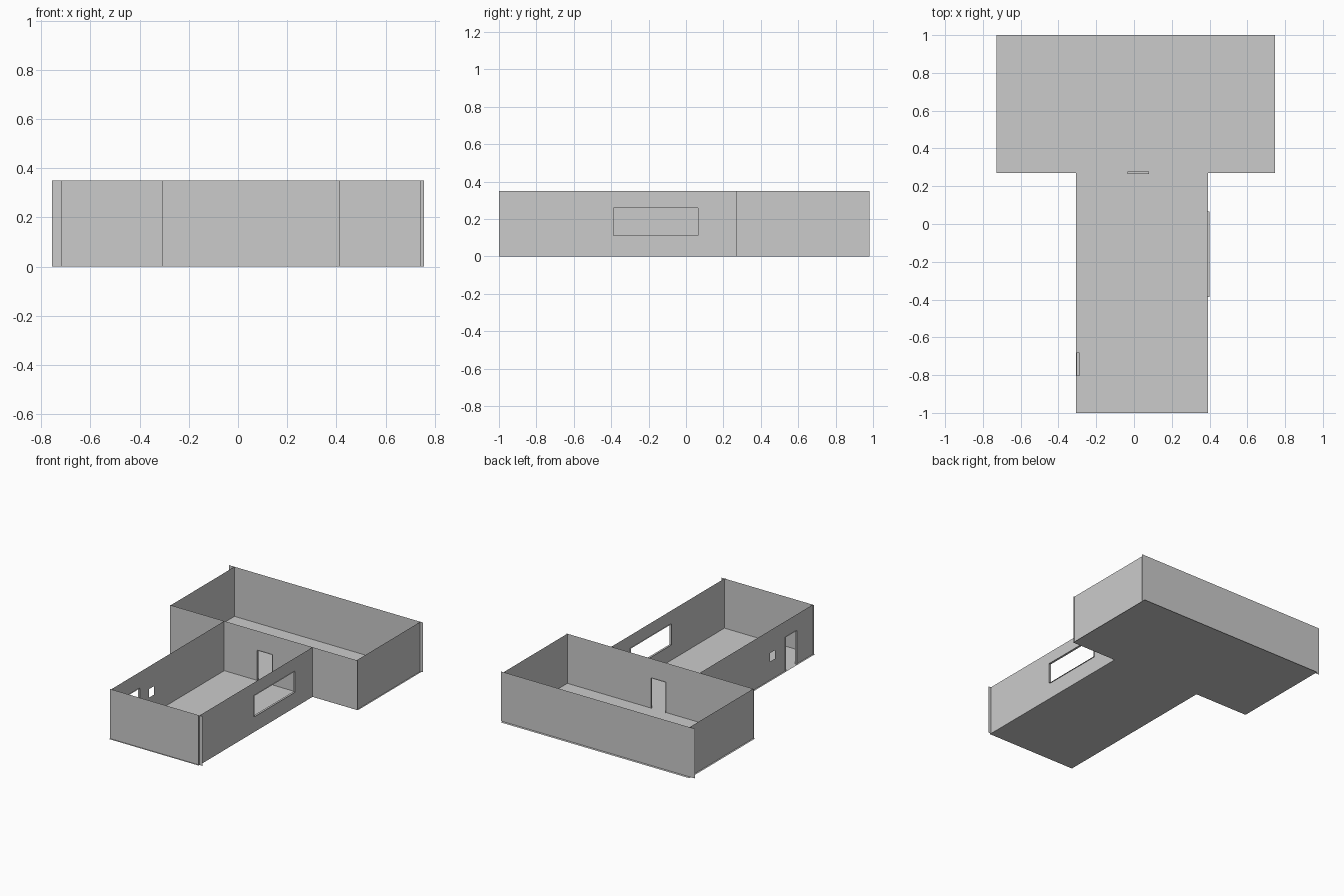
import bpy, bmesh

if "Cube" in bpy.data.objects:
    bpy.data.objects.remove(bpy.data.objects["Cube"])

H = 0.35        # wall height
T = 0.0075      # half depth of the opening linings


def make(name, quads):
    """Build a mesh object from a list of quads given as corner points."""
    bm = bmesh.new()
    for q in quads:
        bm.faces.new([bm.verts.new(p) for p in q])
    bmesh.ops.remove_doubles(bm, verts=bm.verts, dist=1e-5)
    me = bpy.data.meshes.new(name)
    bm.to_mesh(me)
    bm.free()
    ob = bpy.data.objects.new(name, me)
    bpy.context.collection.objects.link(ob)
    return ob


def floor(name, x0, x1, y0, y1):
    make(name, [[(x0, y0, 0), (x1, y0, 0), (x1, y1, 0), (x0, y1, 0)]])


def wall(name, axis, pos, a0, a1, holes=()):
    """Thin upright sheet on axis = pos, with (start, end, bottom, top) holes."""
    def pt(a, z, d=0):
        return (pos + d, a, z) if axis == 'x' else (a, pos + d, z)

    us = sorted({a0, a1, *[h[0] for h in holes], *[h[1] for h in holes]})
    quads = []
    for u0, u1 in zip(us, us[1:]):
        # each strip is either solid or split below and above its opening
        hit = [h for h in holes if h[0] <= u0 and u1 <= h[1]]
        spans = [(0, hit[0][2]), (hit[0][3], H)] if hit else [(0, H)]
        for z0, z1 in spans:
            if z1 > z0:
                quads.append([pt(u0, z0), pt(u1, z0), pt(u1, z1), pt(u0, z1)])
    make(name, quads)


def lining(name, axis, pos, a0, a1, z0, z1):
    """Reveal running round an opening, open at the bottom for doors."""
    def pt(a, z, d):
        return (pos + d, a, z) if axis == 'x' else (a, pos + d, z)

    ring = [(a0, z0), (a0, z1), (a1, z1), (a1, z0)]
    pairs = list(zip(ring, ring[1:]))
    if z0 > 0:
        pairs.append((ring[3], ring[0]))
    make(name, [[pt(*p, -T), pt(*q, -T), pt(*q, T), pt(*p, T)] for p, q in pairs])


# Openings
window = (-0.387, 0.065, 0.113, 0.26)
side_door = (-0.805, -0.68, 0, 0.24)
small_hole = (-0.57, -0.51, 0.13, 0.19)
inner_door = (-0.035, 0.08, 0, 0.215)

# Floors
floor("narrow_room_floor", -0.308, 0.393, -1.0, 0.27)
floor("wide_room_floor", -0.727, 0.747, 0.27, 1.0)

# Narrow room walls
wall("narrow_front_wall", 'y', -0.99, -0.308, 0.415)
wall("narrow_right_wall", 'x', 0.393, -1.0, 0.27, [window])
wall("narrow_left_wall", 'x', -0.297, -0.99, 0.27, [side_door, small_hole])

# Wide room walls
wall("dividing_wall", 'y', 0.271, -0.72, 0.745, [inner_door])
wall("wide_right_wall", 'x', 0.737, 0.27, 0.98)
wall("wide_left_wall", 'x', -0.715, 0.27, 0.98)
wall("wide_back_wall", 'y', 0.982, -0.757, 0.757)

# Opening linings
lining("window_lining", 'x', 0.393, *window)
lining("side_door_lining", 'x', -0.297, *side_door)
lining("inner_door_lining", 'y', 0.271, *inner_door)
